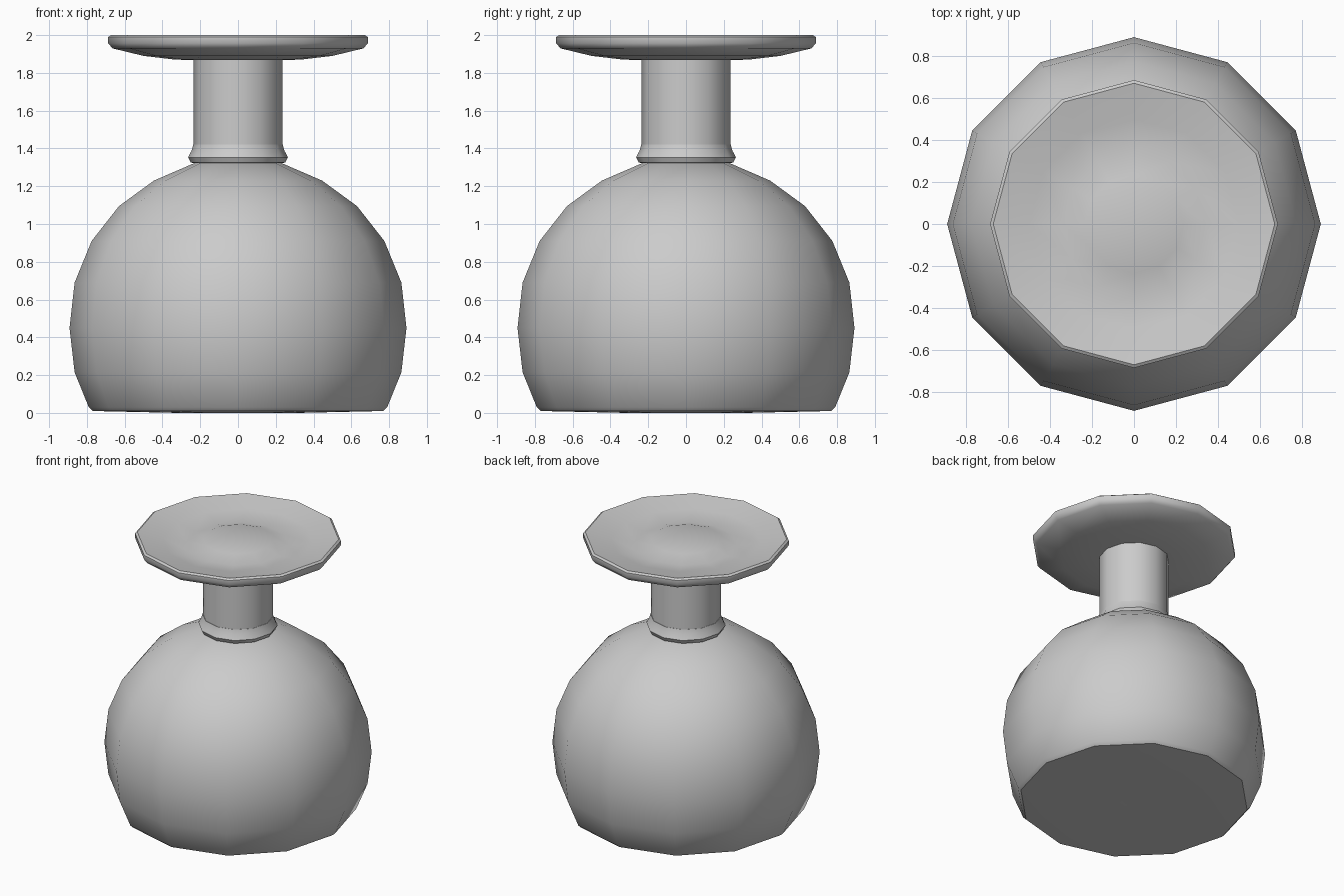
import bpy, bmesh, math

if "Cube" in bpy.data.objects:
    bpy.data.objects.remove(bpy.data.objects["Cube"])

SIDES = 12


def lathe(name, profile, smooth_angle=40):
    """Spin an (r, z) profile, listed bottom to top, and cap both ends."""
    bm = bmesh.new()
    rings = []
    for r, z in profile:
        rings.append([bm.verts.new((r * math.cos(2 * math.pi * i / SIDES),
                                    r * math.sin(2 * math.pi * i / SIDES), z))
                      for i in range(SIDES)])
    for low, high in zip(rings, rings[1:]):
        for i in range(SIDES):
            j = (i + 1) % SIDES
            bm.faces.new((low[i], low[j], high[j], high[i]))
    bm.faces.new(rings[0][::-1])
    bm.faces.new(rings[-1])
    bmesh.ops.recalc_face_normals(bm, faces=bm.faces)
    mesh = bpy.data.meshes.new(name)
    bm.to_mesh(mesh)
    bm.free()
    obj = bpy.data.objects.new(name, mesh)
    bpy.context.collection.objects.link(obj)
    bpy.ops.object.select_all(action='DESELECT')
    obj.select_set(True)
    bpy.context.view_layer.objects.active = obj
    bpy.ops.object.shade_smooth_by_angle(angle=math.radians(smooth_angle))
    return obj


# Round flask body with a flattened base
lathe("flask_body", [(0.08, 0.005), (0.32, 0.0), (0.77, 0.01), (0.79, 0.03),
                     (0.865, 0.215), (0.892, 0.45), (0.865, 0.69),
                     (0.775, 0.91), (0.63, 1.095), (0.445, 1.23),
                     (0.225, 1.325)])

# Ring where the neck meets the body
lathe("neck_collar", [(0.215, 1.32), (0.25, 1.325), (0.264, 1.353),
                      (0.245, 1.39), (0.237, 1.42)])

# Straight neck
lathe("neck", [(0.235, 1.41), (0.235, 1.88)])

# Wide dished lip with a raised flat centre
lathe("flared_lip", [(0.20, 1.868), (0.33, 1.87), (0.50, 1.89), (0.665, 1.93),
                     (0.687, 1.957), (0.687, 1.99), (0.672, 2.0),
                     (0.50, 1.965), (0.34, 1.94), (0.235, 1.975)])
